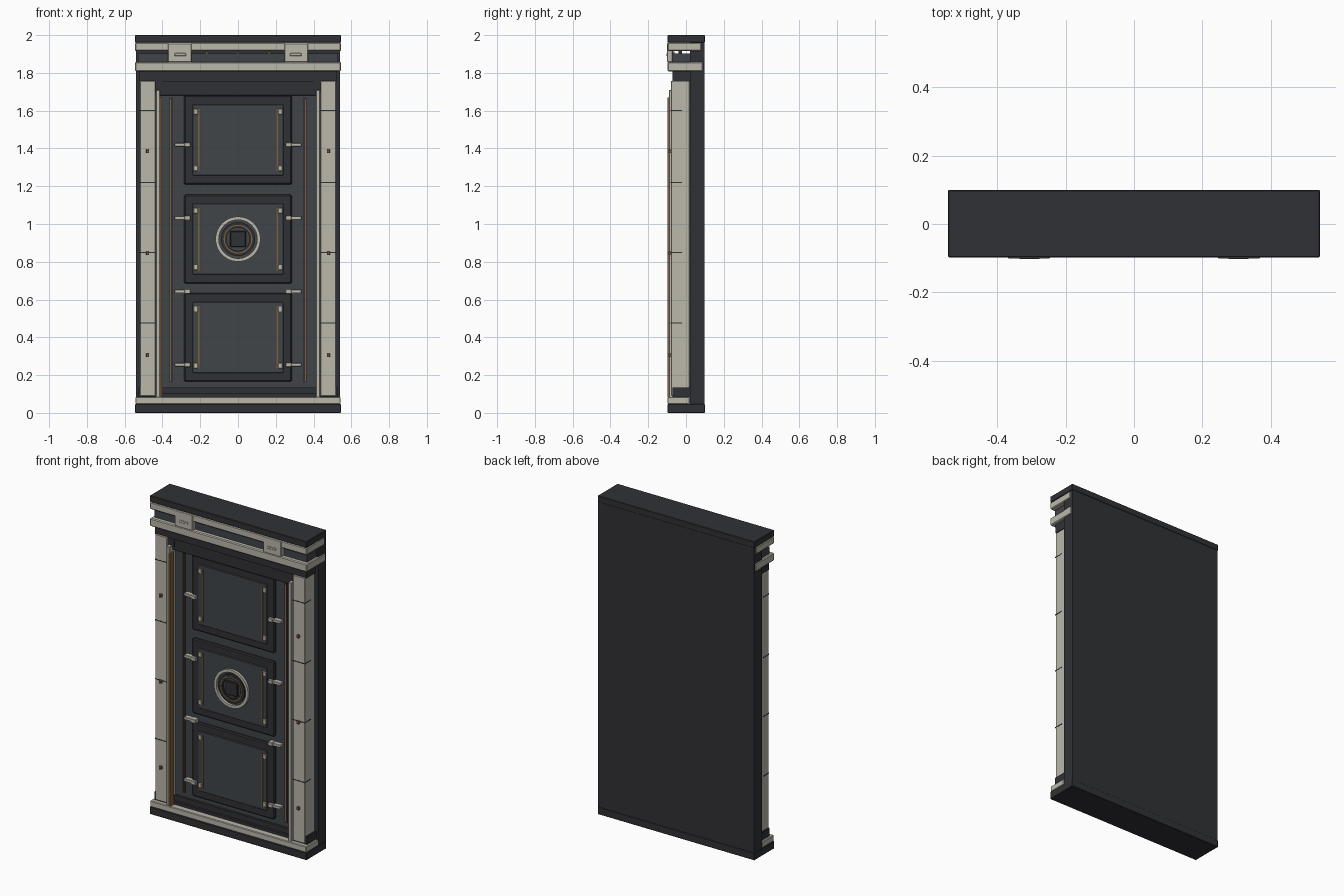
import bpy, bmesh, math


def mat(name, rgb):
    m = bpy.data.materials.new(name)
    m.diffuse_color = (*rgb, 1)
    return m


DARK = mat("dark_metal", (0.03, 0.031, 0.036))
GREY = mat("slate_metal", (0.052, 0.06, 0.066))
LIGHT = mat("pale_stone", (0.50, 0.475, 0.41))
BRONZE = mat("bronze", (0.22, 0.12, 0.045))


def finish(name, bm, m, bevel=0):
    me = bpy.data.meshes.new(name)
    bm.to_mesh(me)
    bm.free()
    me.materials.append(m)
    ob = bpy.data.objects.new(name, me)
    bpy.context.collection.objects.link(ob)
    if bevel:
        b = ob.modifiers.new("bevel", 'BEVEL')
        b.width, b.segments = bevel, 1
    return ob


def box(name, x, y, z, m, bevel=0):
    """Box from (min, max) ranges on each axis."""
    bm = bmesh.new()
    bmesh.ops.create_cube(bm, size=1)
    for v in bm.verts:
        v.co = [r[0] if c < 0 else r[1] for c, r in zip(v.co, (x, y, z))]
    return finish(name, bm, m, bevel)


def pair(name, x, y, z, m, bevel=0):
    """Mirrored boxes on both sides of x = 0."""
    box(name + "_right", x, y, z, m, bevel)
    box(name + "_left", (-x[1], -x[0]), y, z, m, bevel)


def ring(name, r0, r1, y0, y1, zc, m, n=48):
    """Square-section ring facing -y."""
    bm = bmesh.new()
    prof = [(r0, y0), (r1, y0), (r1, y1), (r0, y1)]
    rows = [[bm.verts.new((r * math.cos(a), y, zc + r * math.sin(a))) for r, y in prof]
            for a in (2 * math.pi * i / n for i in range(n))]
    for i in range(n):
        a, b = rows[i], rows[(i + 1) % n]
        for k in range(4):
            bm.faces.new((a[k], a[(k + 1) % 4], b[(k + 1) % 4], b[k]))
    bmesh.ops.recalc_face_normals(bm, faces=bm.faces)
    return finish(name, bm, m)


# back slab, plinth and sill
box("back_slab", (-0.541, 0.541), (0.02, 0.098), (0.03, 1.97), DARK)
box("plinth", (-0.545, 0.545), (-0.098, 0.1), (0, 0.047), DARK, 0.003)
box("sill", (-0.543, 0.543), (-0.098, 0.02), (0.047, 0.085), LIGHT, 0.004)

# header: stacked bands with an open slot under the upper one
box("header_beam", (-0.525, 0.525), (-0.072, 0.02), (1.755, 1.81), DARK)
box("lower_cornice", (-0.545, 0.545), (-0.098, 0.09), (1.808, 1.858), LIGHT, 0.005)
box("frieze", (-0.53, 0.53), (-0.072, 0.03), (1.858, 1.902), GREY)
box("upper_cornice", (-0.545, 0.545), (-0.098, 0.082), (1.915, 1.96), LIGHT, 0.005)
box("top_cap", (-0.545, 0.545), (-0.098, 0.1), (1.96, 2.0), DARK, 0.003)
box("frieze_spine", (-0.36, 0.36), (-0.04, -0.02), (1.90, 1.917), DARK)
for i in range(3):
    x = (i - 1) * 0.165
    box(f"frieze_stud_{i}", (x - 0.006, x + 0.006), (-0.076, -0.06), (1.902, 1.914), BRONZE)
pair("bracket", (0.245, 0.37), (-0.101, -0.07), (1.858, 1.957), LIGHT, 0.003)
pair("bracket_slot", (0.275, 0.337), (-0.103, -0.09), (1.888, 1.905), LIGHT, 0.003)

# pilasters
pair("pilaster_foot", (0.437, 0.53), (-0.072, 0.02), (0.085, 0.135), DARK)
pair("pilaster", (0.437, 0.52), (-0.08, 0.02), (0.09, 1.758), LIGHT, 0.003)
for i, z in enumerate((0.475, 0.85, 1.22, 1.60)):
    pair(f"pilaster_joint_{i}", (0.436, 0.521), (-0.081, -0.02), (z - 0.003, z + 0.003), DARK)
for i, z in enumerate((0.305, 0.845, 1.385)):
    pair(f"pilaster_stud_{i}", (0.47, 0.486), (-0.093, -0.078), (z - 0.01, z + 0.01), BRONZE, 0.002)

# jamb rails with bronze edge on the left one
pair("jamb_rail", (0.412, 0.434), (-0.091, -0.02), (0.052, 1.71), LIGHT, 0.003)
box("jamb_edge", (-0.413, -0.402), (-0.098, -0.06), (0.085, 1.67), BRONZE)

# door leaf with lintel and threshold
box("door_leaf", (-0.437, 0.437), (-0.03, 0.02), (0.085, 1.76), GREY)
box("lintel", (-0.42, 0.42), (-0.06, 0.0), (1.68, 1.757), DARK, 0.003)
pair("lintel_end", (0.40, 0.437), (-0.065, 0.0), (1.70, 1.757), DARK)
box("threshold", (-0.412, 0.412), (-0.06, 0.0), (0.085, 0.102), DARK)
box("threshold_step", (-0.412, 0.412), (-0.045, 0.0), (0.10, 0.135), DARK)
pair("side_channel", (0.344, 0.364), (-0.036, -0.02), (0.16, 1.67), DARK)
pair("side_inlay", (0.354, 0.359), (-0.039, -0.03), (0.17, 1.66), BRONZE)

# three panels
for i, zc in enumerate((0.40, 0.92, 1.445)):
    box(f"panel_frame_{i}", (-0.285, 0.285), (-0.048, -0.02), (zc - 0.235, zc + 0.235), DARK, 0.006)
    box(f"panel_{i}", (-0.24, 0.24), (-0.054, -0.03), (zc - 0.188, zc + 0.188), GREY, 0.003)
    pair(f"panel_inlay_{i}", (0.203, 0.211), (-0.057, -0.04), (zc - 0.165, zc + 0.165), BRONZE)
    for s in (-1, 1):
        z = zc + s * 0.15
        pair(f"panel_stop_{i}_{s + 1}", (0.213, 0.236), (-0.06, -0.04), (z - 0.014, z + 0.014), LIGHT, 0.002)

# clips between the panels and side stiles
for i, z in enumerate((0.255, 0.643, 1.032, 1.42)):
    pair(f"clip_{i}", (0.255, 0.335), (-0.058, -0.025), (z - 0.009, z + 0.009), LIGHT, 0.002)
    pair(f"clip_pad_{i}", (0.252, 0.282), (-0.064, -0.03), (z - 0.012, z + 0.012), LIGHT, 0.002)

# central medallion
ring("medallion_rim", 0.102, 0.119, -0.07, -0.04, 0.92, LIGHT)
ring("medallion_disc", 0.062, 0.09, -0.064, -0.04, 0.92, DARK)
ring("medallion_inlay", 0.07, 0.076, -0.067, -0.05, 0.92, BRONZE)
box("medallion_core", (-0.042, 0.042), (-0.07, -0.04), (0.878, 0.962), DARK, 0.004)
